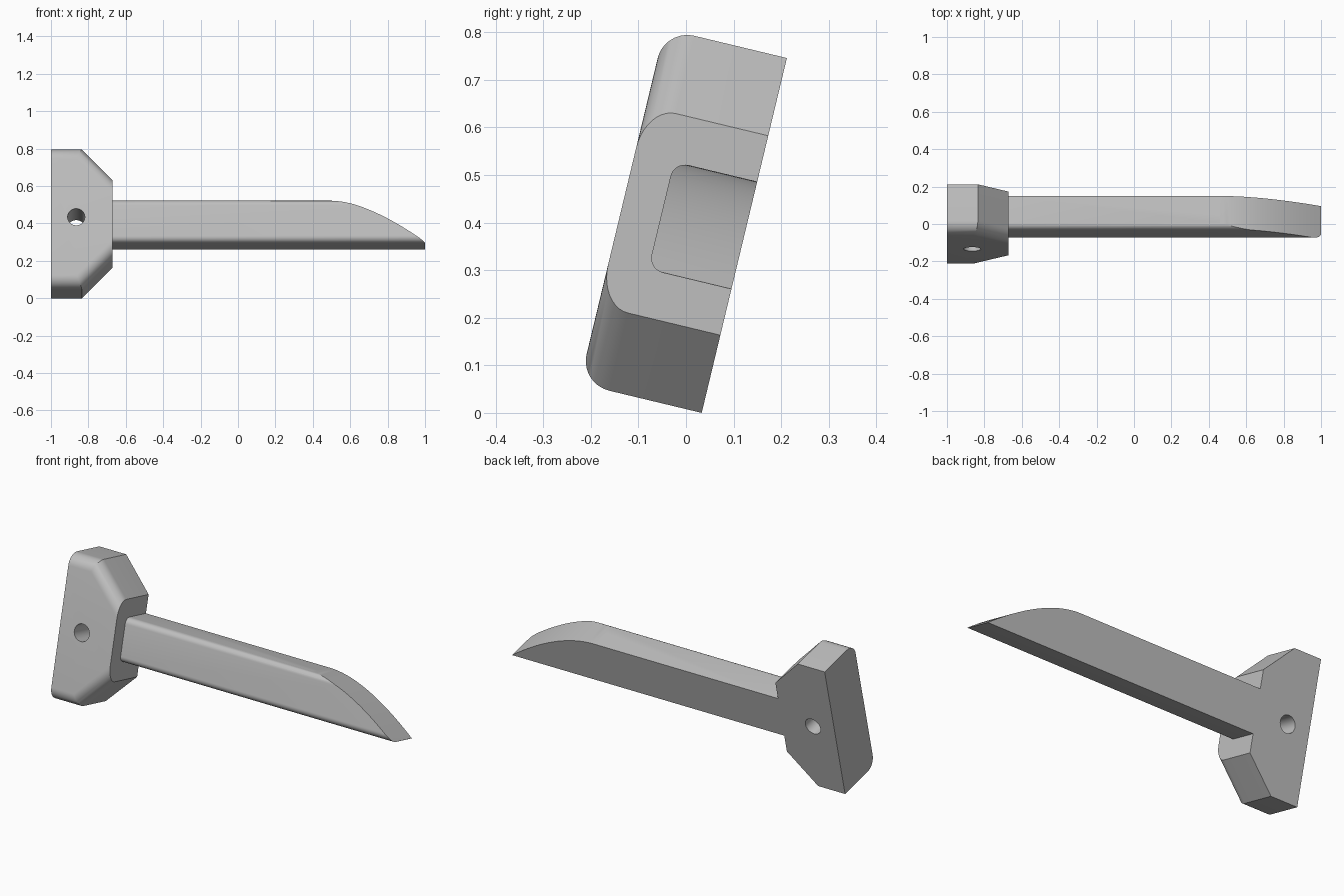
import bpy
import bmesh
from math import sin, cos, pi, radians, sqrt
from mathutils import Matrix, Vector

if "Cube" in bpy.data.objects:
    bpy.data.objects.remove(bpy.data.objects["Cube"], do_unlink=True)

LENGTH = 0.767      # head height along its own axis
MID = LENGTH / 2
TILT = Matrix.Translation((0, 0.033, 0)) @ Matrix.Rotation(radians(-13.5), 4, 'X')

grey = bpy.data.materials.new("light_grey")
grey.use_nodes = True
colour = (0.52, 0.52, 0.52, 1)
grey.diffuse_color = colour
grey.node_tree.nodes["Principled BSDF"].inputs["Base Color"].default_value = colour


def loft(name, rings):
    """Skin a list of equal rings and cap both ends, then lean the part."""
    bm = bmesh.new()
    loops = [[bm.verts.new(p) for p in ring] for ring in rings]
    n = len(rings[0])
    for a, b in zip(loops, loops[1:]):
        for i in range(n):
            j = (i + 1) % n
            bm.faces.new((a[i], a[j], b[j], b[i]))
    bm.faces.new(loops[0])
    bm.faces.new(loops[-1])
    bmesh.ops.recalc_face_normals(bm, faces=bm.faces)
    mesh = bpy.data.meshes.new(name)
    bm.to_mesh(mesh)
    bm.free()
    mesh.transform(TILT)
    mesh.materials.append(grey)
    obj = bpy.data.objects.new(name, mesh)
    bpy.context.collection.objects.link(obj)
    return obj


def cut(obj, cutter):
    """Subtract the cutter, discard it and smooth the rounded faces."""
    mod = obj.modifiers.new("cut", 'BOOLEAN')
    mod.operation = 'DIFFERENCE'
    mod.solver = 'EXACT'
    mod.object = cutter
    bpy.ops.object.select_all(action='DESELECT')
    bpy.context.view_layer.objects.active = obj
    obj.select_set(True)
    bpy.ops.object.modifier_apply(modifier=mod.name)
    bpy.data.objects.remove(cutter, do_unlink=True)
    bpy.ops.object.shade_smooth_by_angle(angle=radians(25))


def head_ring(depth, inset):
    """Chamfered outline of the head, drawn inwards by inset."""
    half = [(-1, inset),
            (-0.835 - inset * (sqrt(2) - 1), inset),
            (-0.67, 0.168 + inset * sqrt(2))]
    outline = half + [(x, LENGTH - v) for x, v in reversed(half)]
    return [Vector((x, -depth, v)) for x, v in outline]


# Head: flat back, front edges rounded over
R, DEPTH, STEPS = 0.064, 0.264, 10
rings = [head_ring(0, 0)]
for k in range(STEPS + 1):
    a = pi / 2 * k / STEPS
    rings.append(head_ring(DEPTH - R + R * sin(a), R * (1 - cos(a))))
head = loft("head", rings)

# Round hole through the head
drill = [[Vector((-0.865 + 0.046 * cos(2 * pi * i / 40), y,
                  MID + 0.046 * sin(2 * pi * i / 40))) for i in range(40)]
         for y in (0.1, -0.4)]
cut(head, loft("hole_cutter", drill))

# Blade: flush back, two rounded front edges
HALF, THICK, r = 0.1165, 0.18, 0.032
section = [(0, -HALF)]
section += [(THICK - r + r * sin(pi / 2 * k / 8), -HALF + r - r * cos(pi / 2 * k / 8))
            for k in range(9)]
section += [(u, -v) for u, v in reversed(section)]
blade = loft("blade", [[Vector((x, -u, MID + v)) for u, v in section]
                       for x in (-0.67, 1)])

# Curved slope down to the tip
top, low = MID + HALF, MID - HALF + 0.0008
curve = []
for k in range(25):
    t = k / 24
    curve.append(((1 - t) ** 2 * 0.46 + 2 * t * (1 - t) * 0.68 + t * t,
                  top + (low - top) * t * t))
curve += [(1.1, low), (1.1, top + 0.1), (0.46, top + 0.1)]
cut(blade, loft("tip_cutter", [[Vector((x, y, v)) for x, v in curve]
                               for y in (0.1, -0.3)]))
